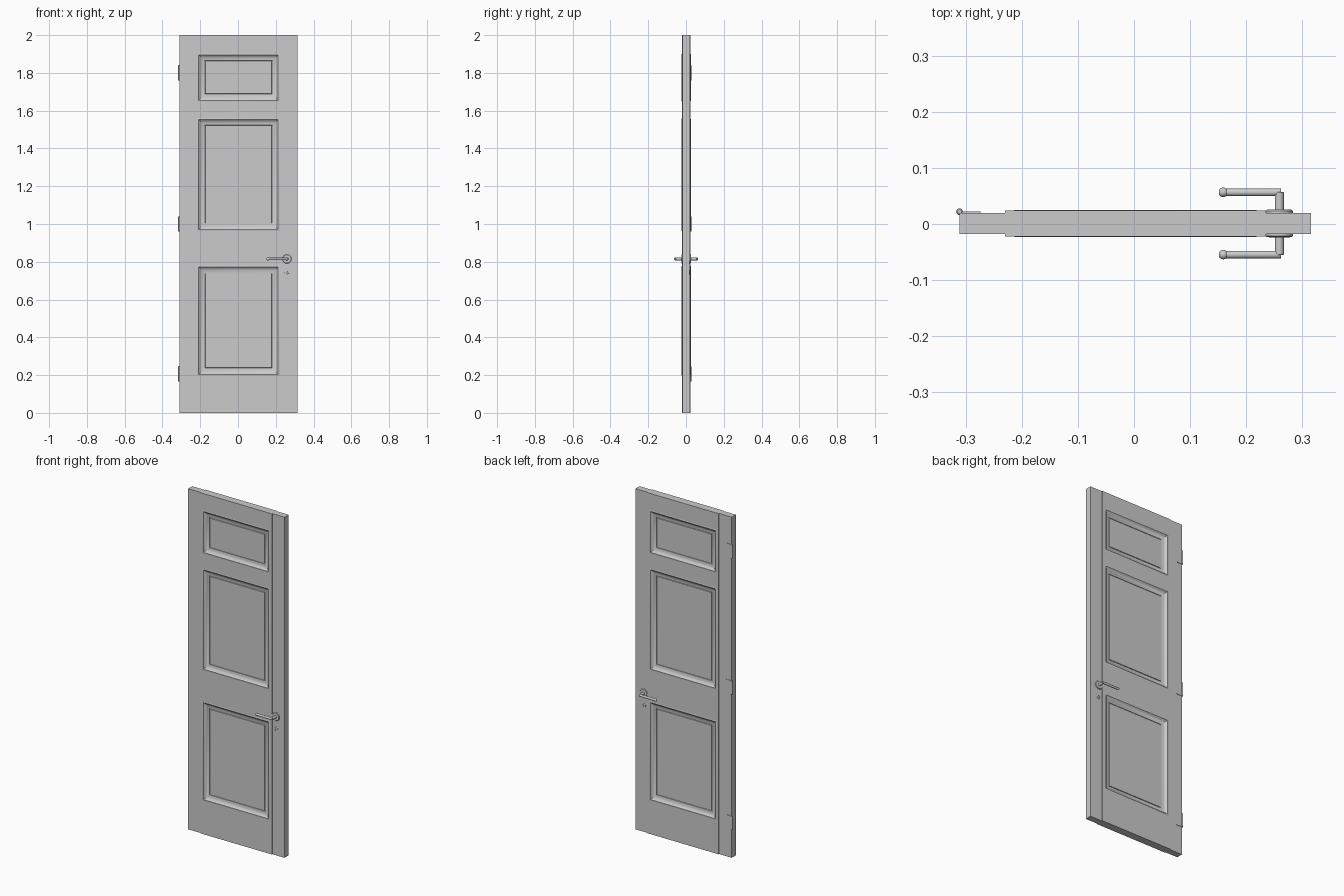
import bpy, bmesh, math
from mathutils import Vector

if "Cube" in bpy.data.objects:
    bpy.data.objects.remove(bpy.data.objects["Cube"])

CY = 0.001                      # middle plane of the door
XL, XR = -0.311, 0.315          # door edges
JL, JR = -0.2295, 0.235         # stile / rail joints
OL, OR = -0.215, 0.22           # panel openings
OPENINGS = [(0.197, 0.78), (0.963, 1.56), (1.648, 1.902)]
HX, HZ = 0.259, 0.815           # handle position


def finish(name, bm, smooth=False):
    bmesh.ops.recalc_face_normals(bm, faces=bm.faces)
    me = bpy.data.meshes.new(name)
    bm.to_mesh(me)
    bm.free()
    ob = bpy.data.objects.new(name, me)
    bpy.context.collection.objects.link(ob)
    if smooth:
        bpy.ops.object.select_all(action='DESELECT')
        ob.select_set(True)
        bpy.context.view_layer.objects.active = ob
        bpy.ops.object.shade_smooth_by_angle(angle=math.radians(35))
    return ob


def box(name, x0, x1, y0, y1, z0, z1):
    bm = bmesh.new()
    bmesh.ops.create_cube(bm, size=1)
    for v in bm.verts:
        v.co = ((x0 + x1) / 2 + v.co.x * (x1 - x0),
                (y0 + y1) / 2 + v.co.y * (y1 - y0),
                (z0 + z1) / 2 + v.co.z * (z1 - z0))
    return finish(name, bm)


def lathe(name, origin, axis, profile, n=24):
    """Round part: profile of (distance along axis, radius)."""
    axis = Vector(axis)
    u = axis.orthogonal().normalized()
    w = axis.cross(u)
    bm = bmesh.new()
    rings = []
    for d, r in profile:
        rings.append([bm.verts.new(Vector(origin) + axis * d + r *
                      (u * math.cos(a) + w * math.sin(a)))
                      for a in (2 * math.pi * i / n for i in range(n))])
    for a, b in zip(rings, rings[1:]):
        for i in range(n):
            bm.faces.new((a[i], a[(i + 1) % n], b[(i + 1) % n], b[i]))
    bm.faces.new(rings[0])
    bm.faces.new(rings[-1])
    return finish(name, bm, True)


def panel(name, x0, x1, z0, z1):
    """Moulding and fielded panel, both faces, as nested rectangles."""
    prof = [(0, .023), (.003, .0242), (.007, .0238), (.011, .020), (.016, .0165),
            (.024, .0125), (.031, .0105), (.037, .0095), (.038, .007), (.041, .007), (.042, .011)]
    rings = [(i, -d) for i, d in reversed(prof)] + prof
    bm = bmesh.new()
    loops = [[bm.verts.new((x, CY + d, z)) for x, z in
              ((x0 + i, z0 + i), (x1 - i, z0 + i), (x1 - i, z1 - i), (x0 + i, z1 - i))]
             for i, d in rings]
    for a, b in zip(loops, loops[1:]):
        for k in range(4):
            bm.faces.new((a[k], a[(k + 1) % 4], b[(k + 1) % 4], b[k]))
    bm.faces.new(loops[0])
    bm.faces.new(loops[-1])
    return finish(name, bm, True)


# Stiles
for side, a, b in (("left", XL, JL), ("right", JR, XR)):
    box(side + "_stile", a, b, CY - .0188, CY + .0188, 0, 2)

# Rails, slightly proud of the stiles
edges = [0] + [z for o in OPENINGS for z in o] + [2]
for name, z0, z1 in zip(("bottom", "lock", "upper", "top"), edges[::2], edges[1::2]):
    box(name + "_rail", JL, JR, CY - .023, CY + .023, z0, z1)

# Panels with the narrow strips beside them
for name, (z0, z1) in zip(("lower", "middle", "upper"), OPENINGS):
    panel(name + "_panel", OL, OR, z0, z1)
    box(name + "_strip_left", JL, OL, CY - .023, CY + .023, z0, z1)
    box(name + "_strip_right", OR, JR, CY - .023, CY + .023, z0, z1)

# Lever handles on both faces
for side, s in (("front", -1), ("back", 1)):
    face = (HX, CY, HZ)
    lathe(side + "_rosette", face, (0, s, 0),
          [(.018, .024), (.0225, .024), (.0245, .022), (.025, .008)], 32)
    lathe(side + "_handle_neck", face, (0, s, 0), [(.02, .008), (.055, .008), (.056, .007)])
    ball = [(.1 + .0085 * math.sin(t), .0085 * math.cos(t))
            for t in (math.radians(a) for a in range(-40, 86, 18))]
    lathe(side + "_handle_grip", (HX, CY + s * .0555, HZ), (-1, 0, 0),
          [(-.003, .0065), (.0, .0068), (.092, .0068)] + ball)
    # Keyhole plate with a sunken centre
    lathe(side + "_keyhole_plate", (HX, CY, HZ - .07), (0, s, 0),
          [(.018, .012), (.0205, .012), (.0212, .011), (.0212, .006), (.019, .005)])

# Hinges on the back of the left edge
for name, z in (("bottom", .206), ("middle", 1.0), ("top", 1.8)):
    box(name + "_hinge_leaf", XL, -.274, CY + .018, CY + .0215, z - .04, z + .04)
    lathe(name + "_hinge_barrel", (XL, .022, z), (0, 0, 1),
          [(-.041, .004), (-.039, .006), (.039, .006), (.041, .004)], 16)
